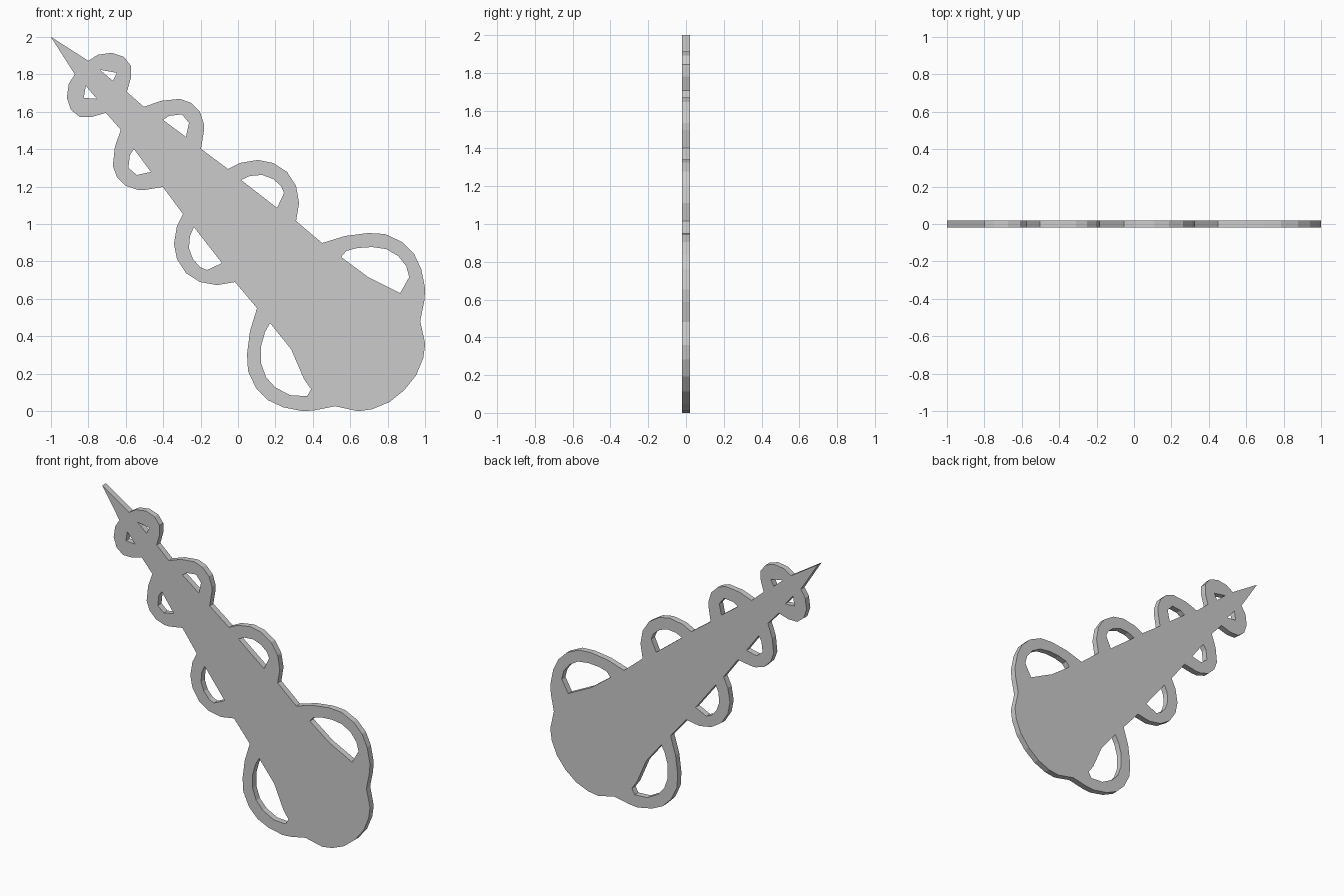
import bpy
import math

if "Cube" in bpy.data.objects:
    bpy.data.objects.remove(bpy.data.objects["Cube"])

UNIT = 2 / 374          # drawing step; points are (right, down) steps from the tip
HALF_THICKNESS = 0.02

# Right half of the outline: tip, four side loops, rounded base ending on the diagonal axis
HALF_OUTLINE = [
    (0, 0), (37.5, 24),
    (47, 18), (61, 16), (73, 20), (80, 29), (80, 41), (76, 55), (93, 70),
    (110, 64), (129, 62), (140, 66), (149, 75), (153, 87), (153, 94), (150, 112), (177, 132),
    (189, 126), (207, 123), (222, 126), (236, 135), (245, 149), (248, 166), (245, 184), (271, 206),
    (294, 199), (317, 196), (334, 197), (351, 205), (363, 217), (370, 232),
    (374, 252), (373, 264), (369, 284), (374, 307), (372, 321), (365, 338), (353, 353),
]

# Middle openings, the same on both sides
MIRRORED_HOLES = [
    [(112, 83), (118, 79), (131, 77.5), (138, 86), (135, 100)],
    [(190, 143), (199, 139), (211, 138), (222, 142), (230, 149), (233, 156), (226, 171)],
]

# Smallest and largest openings differ slightly from side to side
SINGLE_HOLES = [
    [(49, 33), (66, 36), (62, 44)],
    [(35, 49), (46, 62), (33, 61)],
    [(290, 220), (295, 214), (306, 211), (321, 210), (335, 212), (347, 219),
     (355, 229), (358, 240), (349, 256), (317, 240)],
    [(219, 286), (240, 312), (253, 342), (260, 352), (256, 359), (239, 358),
     (224, 350), (215, 340), (210, 326), (210, 309), (214, 295)],
]


def mirror(points):
    """Reflect across the diagonal axis of the ornament."""
    return [(b, a) for a, b in reversed(points)]


def add_loop(curve, points):
    spline = curve.splines.new('POLY')
    spline.points.add(len(points) - 1)
    for p, (a, b) in zip(spline.points, points):
        p.co = (a * UNIT - 1, 2 - b * UNIT, 0, 1)
    spline.use_cyclic_u = True


# Flat plate, filled between the outline and its openings
curve = bpy.data.curves.new("openwork_plate", 'CURVE')
curve.dimensions = '2D'
curve.fill_mode = 'BOTH'
curve.extrude = HALF_THICKNESS

add_loop(curve, HALF_OUTLINE + mirror(HALF_OUTLINE)[1:-1])
for hole in MIRRORED_HOLES:
    add_loop(curve, hole)
    add_loop(curve, mirror(hole))
for hole in SINGLE_HOLES:
    add_loop(curve, hole)

# Stand the plate upright and turn it into a mesh
plate = bpy.data.objects.new("openwork_plate", curve)
bpy.context.collection.objects.link(plate)
plate.rotation_euler.x = math.radians(90)
bpy.context.view_layer.objects.active = plate
plate.select_set(True)
bpy.ops.object.convert(target='MESH')
bpy.ops.object.transform_apply(location=False, rotation=True, scale=False)
bpy.ops.object.shade_flat()
